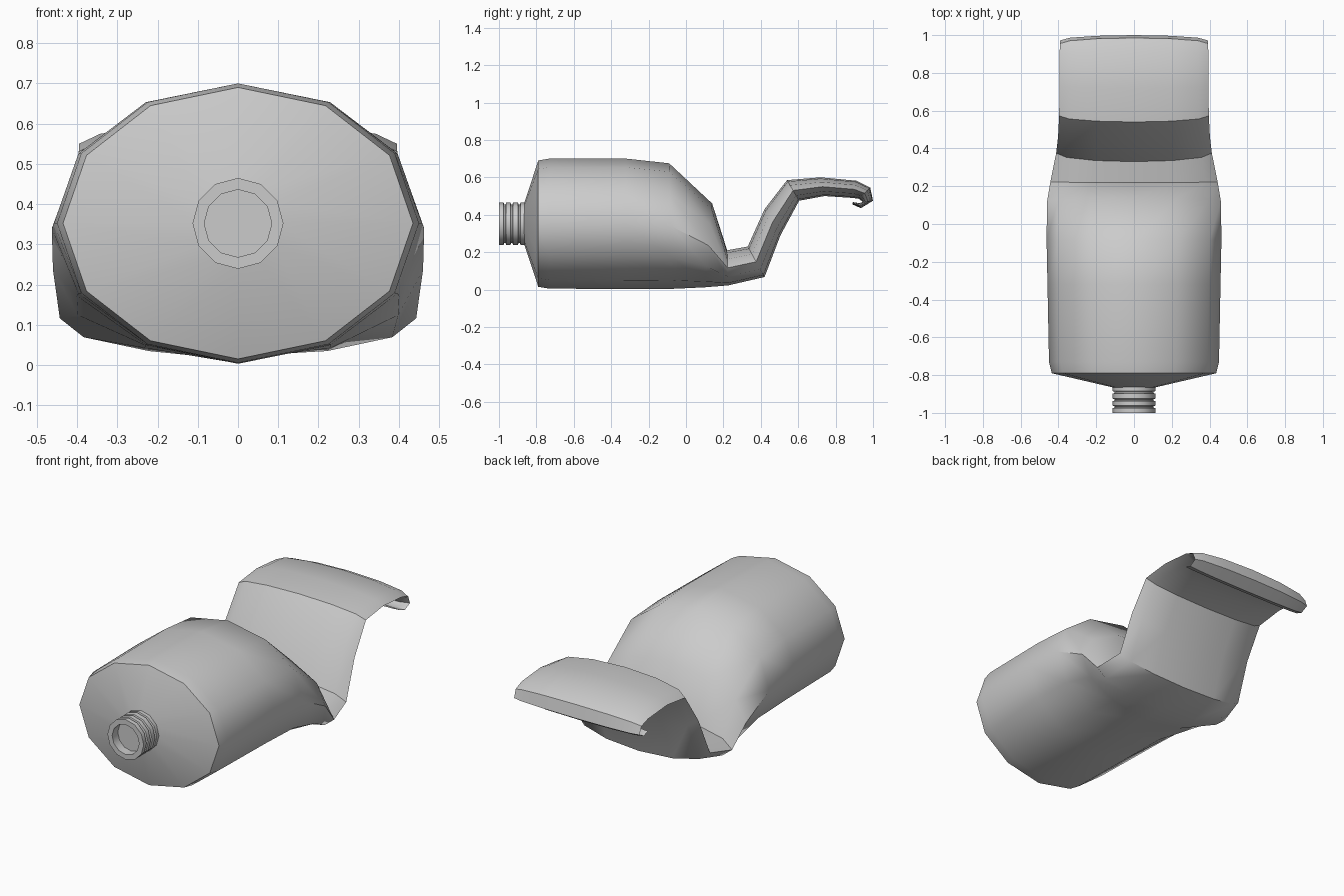
import bpy, bmesh, math

if "Cube" in bpy.data.objects:
    bpy.data.objects.remove(bpy.data.objects["Cube"])

SIDES = 12
ZC = 0.352


def loft(name, rings, cap_start, cap_end, angle):
    """Skin a list of 12-point rings; ring = (top y, top z, bottom y, bottom z, half width)."""
    bm = bmesh.new()
    loops = []
    for ty, tz, by, bz, w in rings:
        loop = []
        for k in range(SIDES):
            a = 2 * math.pi * k / SIDES
            f = (1 + math.cos(a)) / 2
            loop.append(bm.verts.new((w * math.sin(a), by + (ty - by) * f, bz + (tz - bz) * f)))
        loops.append(loop)
    for a, b in zip(loops, loops[1:]):
        for k in range(SIDES):
            j = (k + 1) % SIDES
            bm.faces.new((a[k], a[j], b[j], b[k]))
    if cap_start:
        bm.faces.new(loops[0])
    if cap_end:
        bm.faces.new(loops[-1])
    bmesh.ops.recalc_face_normals(bm, faces=bm.faces)
    mesh = bpy.data.meshes.new(name)
    bm.to_mesh(mesh)
    bm.free()
    ob = bpy.data.objects.new(name, mesh)
    bpy.context.collection.objects.link(ob)
    bpy.context.view_layer.objects.active = ob
    ob.select_set(True)
    bpy.ops.object.shade_smooth_by_angle(angle=math.radians(angle))
    ob.select_set(False)
    return ob


def circle(y, r):
    return (y, ZC + r, y, ZC - r, r)


# Squeezed tube: shoulder cone, round body, pinched valley, rising flat tail, curled end
loft("tube_body", [
    circle(-0.868, 0.10),
    (-0.79, 0.69, -0.79, 0.015, 0.435),
    (-0.73, 0.70, -0.73, 0.005, 0.450),
    (-0.32, 0.70, -0.32, 0.003, 0.458),
    (-0.09, 0.675, -0.07, 0.004, 0.463),
    (0.14, 0.46, 0.10, 0.012, 0.460),
    (0.22, 0.21, 0.225, 0.022, 0.443),
    (0.33, 0.23, 0.42, 0.067, 0.412),
    (0.42, 0.43, 0.505, 0.29, 0.402),
    (0.54, 0.585, 0.605, 0.475, 0.396),
    (0.72, 0.60, 0.74, 0.50, 0.395),
    (0.91, 0.582, 0.89, 0.49, 0.394),
    (0.985, 0.545, 0.925, 0.485, 0.392),
    (1.0, 0.475, 0.945, 0.468, 0.390),
    (0.935, 0.435, 0.925, 0.462, 0.388),
    (0.89, 0.455, 0.892, 0.468, 0.386),
], True, True, 42)

# Threaded neck: alternating ridges and grooves, then the recessed opening
profile = [(-0.86, 0.113)]
for y in (-0.885, -0.925, -0.962):
    profile += [(y, 0.113), (y - 0.003, 0.102), (y - 0.010, 0.102), (y - 0.013, 0.113)]
profile += [(-1.0, 0.113), (-1.0, 0.084), (-0.95, 0.084)]
loft("neck", [circle(y, r) for y, r in profile], True, True, 32)
